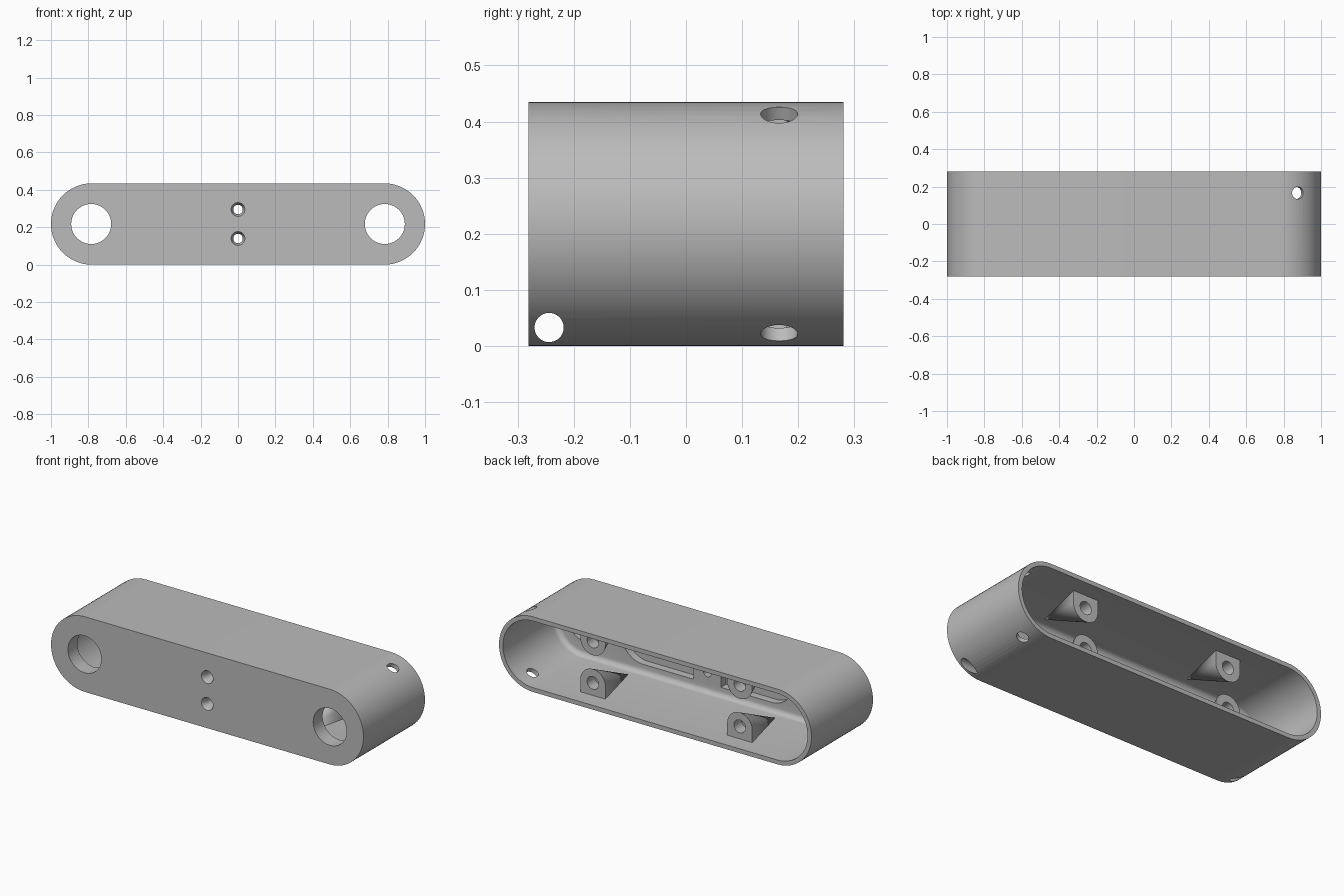
import bpy, bmesh, math
from mathutils import Vector, Matrix

if "Cube" in bpy.data.objects:
    bpy.data.objects.remove(bpy.data.objects["Cube"])

CX, ZC, R = 0.7825, 0.2175, 0.2175      # end-arc centre, mid height, outer radius
FRONT, BACK, FLOOR = -0.281, 0.281, -0.195
WALL = 0.025

grey = bpy.data.materials.new("light_grey")
grey.diffuse_color = (0.5, 0.5, 0.5, 1)
grey.use_nodes = True
grey.node_tree.nodes["Principled BSDF"].inputs["Base Color"].default_value = grey.diffuse_color


def make(name, bm):
    bmesh.ops.recalc_face_normals(bm, faces=bm.faces)
    me = bpy.data.meshes.new(name)
    bm.to_mesh(me)
    bm.free()
    ob = bpy.data.objects.new(name, me)
    ob.data.materials.append(grey)
    bpy.context.collection.objects.link(ob)
    return ob


def arc(cx, cz, r, a0, a1, n=32):
    return [(cx + r * math.cos(math.radians(a0 + (a1 - a0) * i / n)),
             cz + r * math.sin(math.radians(a0 + (a1 - a0) * i / n))) for i in range(n + 1)]


def stadium(r):
    return arc(CX, ZC, r, -90, 90) + arc(-CX, ZC, r, 90, 270)


def loft(name, sections):
    """Closed solid through (y, outline) sections with equal point counts."""
    bm = bmesh.new()
    rings = [[bm.verts.new((x, y, z)) for x, z in pts] for y, pts in sections]
    for a, b in zip(rings, rings[1:]):
        for i in range(len(a)):
            j = (i + 1) % len(a)
            bm.faces.new((a[i], a[j], b[j], b[i]))
    bm.faces.new(rings[0])
    bm.faces.new(rings[-1])
    return make(name, bm)


def rod(name, p0, p1, r0, r1=None):
    """Cylinder or cone between two points."""
    p0, p1 = Vector(p0), Vector(p1)
    d = p1 - p0
    m = Matrix.Translation((p0 + p1) / 2) @ d.to_track_quat('Z', 'Y').to_matrix().to_4x4()
    bm = bmesh.new()
    bmesh.ops.create_cone(bm, cap_ends=True, segments=40, radius1=r0,
                          radius2=r0 if r1 is None else r1, depth=d.length, matrix=m)
    return make(name, bm)


def cut(target, cutter):
    mod = target.modifiers.new("cut", 'BOOLEAN')
    mod.operation, mod.solver, mod.object = 'DIFFERENCE', 'EXACT', cutter
    bpy.context.view_layer.objects.active = target
    bpy.ops.object.modifier_apply(modifier=mod.name)
    bpy.data.objects.remove(cutter)


def smooth(ob):
    bpy.ops.object.select_all(action='DESELECT')
    ob.select_set(True)
    bpy.context.view_layer.objects.active = ob
    bpy.ops.object.shade_smooth_by_angle(angle=math.radians(30))


# Housing shell, open at the back
housing = loft("housing", [(FRONT, stadium(R)), (BACK, stadium(R))])

# Main cavity with a fillet where it meets the front wall
ri, f = R - WALL, 0.03
fillet = [(FLOOR + f - f * math.sin(t), stadium(ri - f + f * math.cos(t)))
          for t in (math.pi / 2 * i / 6 for i in range(7))]
cut(housing, loft("cavity", [(BACK + 0.1, stadium(ri))] + fillet))

# Round-ended pockets in the front wall, either side of a centre block
for s in (1, -1):
    pts = [(s * x, z) for x, z in arc(0.41, ZC, 0.14, -90, 90)]
    pts += [(s * 0.087, ZC + 0.14), (s * 0.087, ZC - 0.14)]
    cut(housing, loft("pocket", [(-0.24, pts), (-0.15, pts)]))

# Large front openings
for s in (1, -1):
    cut(housing, rod("opening", (s * 0.785, -0.4, ZC), (s * 0.785, -0.1, ZC), 0.107))

# Countersunk screw holes in the middle
for z in (ZC - 0.0775, ZC + 0.0775):
    cut(housing, rod("screw_hole", (0, -0.4, z), (0, -0.1, z), 0.025))
    cut(housing, rod("countersink", (0, FRONT - 0.01, z), (0, FRONT + 0.03, z), 0.041, 0.025))

# Long channel running lengthwise through the front wall
cut(housing, rod("channel", (-1.2, -0.244, 0.033), (1.2, -0.244, 0.033), 0.026))

# Radial holes at one rounded end
for s in (1, -1):
    a = math.radians(64.5) * s
    d = Vector((math.cos(a), 0, math.sin(a)))
    c = Vector((CX, 0.166, ZC))
    cut(housing, rod("radial_hole", c + d * 0.12, c + d * 0.3, 0.033))
smooth(housing)

# Screw bosses tapering forward to a point on the wall
HZ, BR, BY = 0.0975, 0.08, 0.18
for side, sx in (("right", 0.47), ("left", -0.47)):
    for level, flip in (("lower", False), ("upper", True)):
        zf = (lambda z: 2 * ZC - z) if flip else (lambda z: z)
        bm = bmesh.new()
        for x, z in [(BR, 0.012), (-BR, 0.012)] + arc(0, HZ, BR, 0, 180, 24):
            bm.verts.new((sx + x, BY, zf(z)))
        bm.verts.new((sx, -0.15, zf(0.02)))
        bmesh.ops.convex_hull(bm, input=bm.verts)
        bmesh.ops.dissolve_limit(bm, angle_limit=0.01, verts=bm.verts, edges=bm.edges)
        boss = make(f"{level}_{side}_boss", bm)
        cut(boss, rod("boss_hole", (sx, BY - 0.07, zf(HZ)), (sx, BY + 0.05, zf(HZ)), 0.037))
        smooth(boss)
